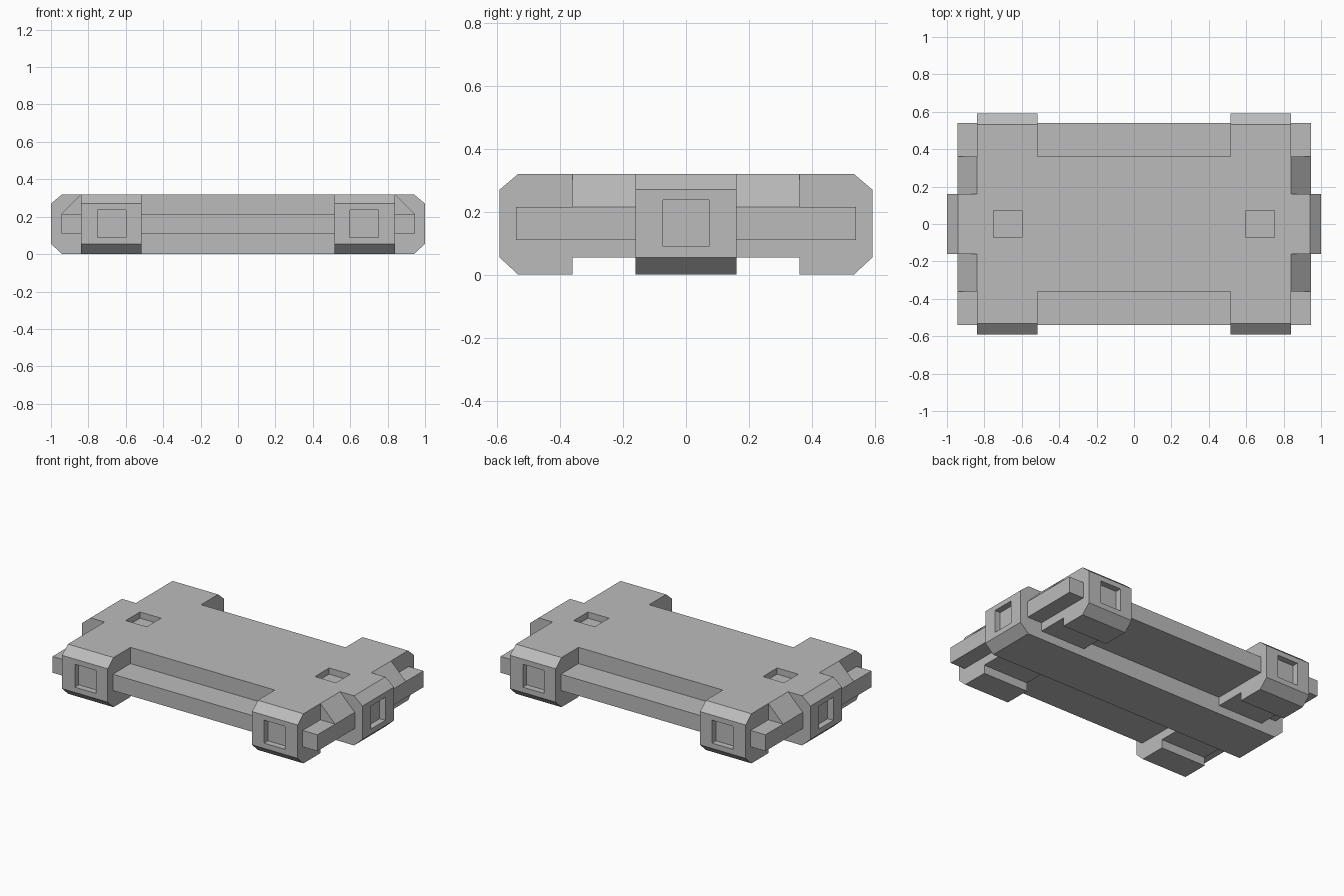
import bpy
import bmesh
from mathutils import Vector

if "Cube" in bpy.data.objects:
    bpy.data.objects.remove(bpy.data.objects["Cube"], do_unlink=True)

grey = bpy.data.materials.new("plain grey")
grey.use_nodes = True
COLOUR = (0.5, 0.5, 0.5, 1)
grey.diffuse_color = COLOUR
grey.node_tree.nodes["Principled BSDF"].inputs["Base Color"].default_value = COLOUR

TOP = 0.32
SPINE, DECK, RAIL, FOOT = 0.16, 0.36, 0.54, 0.592   # half widths along y
LEG_IN, LEG_OUT, END = 0.515, 0.84, 0.945           # distances along x
SLAB_LOW, SLAB_HIGH, PAD_LOW = 0.11, 0.215, 0.055
CUT = 0.04                                          # socket depth


def prism(name, points, sweep):
    """Extrude a closed outline of 3D points along the sweep vector."""
    bm = bmesh.new()
    face = bm.faces.new([bm.verts.new(p) for p in points])
    grown = bmesh.ops.extrude_face_region(bm, geom=[face])["geom"]
    verts = [v for v in grown if isinstance(v, bmesh.types.BMVert)]
    bmesh.ops.translate(bm, verts=verts, vec=sweep)
    bmesh.ops.recalc_face_normals(bm, faces=bm.faces)
    mesh = bpy.data.meshes.new(name)
    bm.to_mesh(mesh)
    bm.free()
    mesh.materials.append(grey)
    obj = bpy.data.objects.new(name, mesh)
    bpy.context.collection.objects.link(obj)
    return obj


def box(name, low, high):
    (x0, y0, z0), (x1, y1, z1) = low, high
    base = [(x0, y0, z0), (x1, y0, z0), (x1, y1, z0), (x0, y1, z0)]
    return prism(name, base, Vector((0, 0, z1 - z0)))


def socket(obj, centre, size):
    """Sink a rectangular socket into the object."""
    c, h = Vector(centre), Vector(size) / 2
    cutter = box(obj.name + "_socket_cutter", c - h, c + h)
    cutter.hide_render = True
    mod = obj.modifiers.new("socket", "BOOLEAN")
    mod.operation, mod.object, mod.solver = "DIFFERENCE", cutter, "EXACT"
    bpy.context.view_layer.objects.active = obj
    bpy.ops.object.modifier_apply(modifier=mod.name)
    bpy.data.objects.remove(cutter, do_unlink=True)


# Central spine with chamfered ends
half = [(0.94, 0), (1, PAD_LOW), (1, 0.27), (0.94, TOP)]
outline = half + [(-x, z) for x, z in reversed(half)]
spine = prism("central_spine", [(x, -SPINE, z) for x, z in outline],
              Vector((0, 2 * SPINE, 0)))
for sx in (-1, 1):
    socket(spine, (sx * 0.675, 0, TOP), (0.15, 0.145, 2 * CUT))
    socket(spine, (sx, 0, 0.163), (2 * CUT, 0.145, 0.148))

for sy, depth in ((-1, "front"), (1, "back")):
    # Deck wing with sloping ends
    half = [(END, SLAB_LOW), (END, SLAB_HIGH), (LEG_OUT, TOP)]
    outline = half + [(-x, z) for x, z in reversed(half)]
    prism(depth + "_deck_wing", [(x, sy * SPINE, z) for x, z in outline],
          Vector((0, sy * (DECK - SPINE), 0)))

    # Thin side rail along the long edge
    y0, y1 = sorted((sy * DECK, sy * RAIL))
    box(depth + "_rail", (-END, y0, SLAB_LOW), (END, y1, SLAB_HIGH))

    for sx, side in ((-1, "right"), (1, "left")):
        x0, x1 = sorted((sx * LEG_IN, sx * LEG_OUT))
        # Raised pad between spine and foot
        y0, y1 = sorted((sy * SPINE, sy * DECK))
        box(f"{depth}_{side}_pad", (x0, y0, PAD_LOW), (x1, y1, SLAB_LOW))

        # Chamfered corner foot with a socket in its outer face
        profile = [(DECK, 0), (0.533, 0), (FOOT, PAD_LOW),
                   (FOOT, 0.27), (0.533, TOP), (DECK, TOP)]
        foot = prism(f"{depth}_{side}_foot", [(x0, sy * y, z) for y, z in profile],
                     Vector((x1 - x0, 0, 0)))
        socket(foot, (sx * 0.675, sy * FOOT, 0.163), (0.15, 2 * CUT, 0.148))
